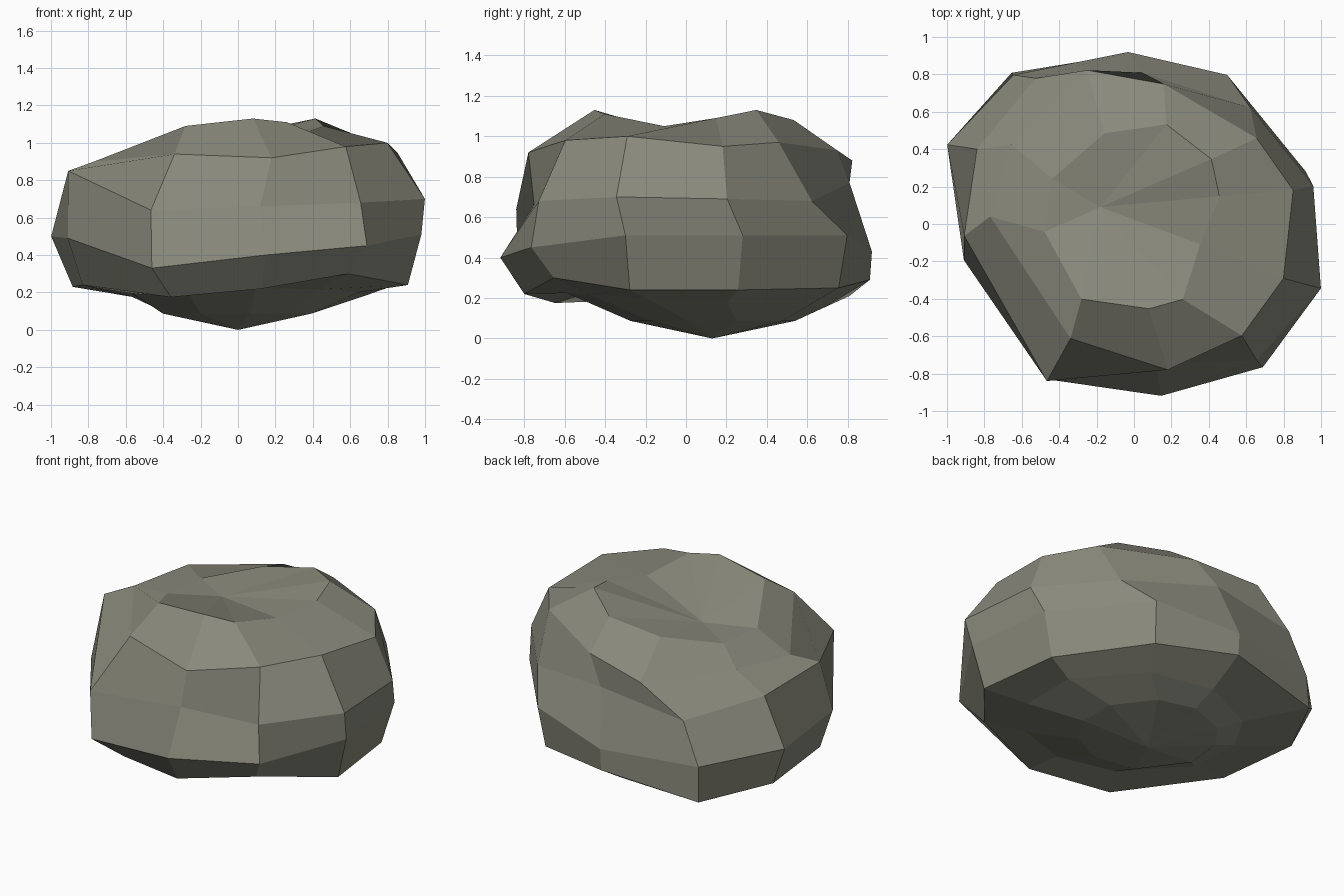
import bpy, bmesh, math

if "Cube" in bpy.data.objects:
    bpy.data.objects.remove(bpy.data.objects["Cube"])

# Compass directions (degrees) of the ten columns at four levels
LOW = [-119, -81, -48, -17, 17, 58, 92, 129, 157, 192]
MID = [-119, -81, -48, -19, 12, 45, 87, 124, 154.5, 184]
TOP = [-119, -77, -46, -20, 12, 35, 78, 107, 147, 177]
RIM = [-125, -80, -57, -17, 18, 40, 72, 108, 151, 185]

# Body rings from the base upward: (directions, radii, heights)
RINGS = [
    (LOW, [.74, .81, .88, .95, .88, .89, .91, 1.04, .96, .85],
          [.175, .22, .30, .24, .24, .25, .29, .21, .23, .24]),
    (LOW, [.95, .93, 1.03, 1.025, .96, .94, .92, 1.025, 1.085, .93],
          [.33, .40, .45, .51, .51, .51, .43, .43, .50, .49]),
    (MID, [.96, .76, .98, 1.057, .98, .88, .81, .94, .93, .91],
          [.64, .66, .68, .70, .69, .68, .77, .69, .79, .85]),
    (TOP, [.70, .80, .83, .85, .87, .80, .765, .86, .78, .77],
          [.94, .92, .98, 1.0, .95, .97, .93, .88, .92, .90]),
    (RIM, [.49, .46, .48, .37, .48, .54, .56, .51, .50, .48],
          [1.09, 1.13, 1.11, 1.05, 1.09, 1.13, 1.08, 1.02, .96, .96]),
]

bm = bmesh.new()


def polar(angle, radius, z, cy=0.0):
    a = math.radians(angle)
    return bm.verts.new((radius * math.cos(a), cy + radius * math.sin(a), z))


# Two underside rings: a small foot, then a hollowed ring raised at the front
rings = [[polar(a, .41, .087, .13) for a in LOW], []]
for deg in LOW:
    s, c = math.sin(math.radians(deg)), math.cos(math.radians(deg))
    rings[1].append(polar(deg, .64 + .05 * s + .05 * c, .19 - .035 * s))

# Irregular body rings
for angles, radii, heights in RINGS:
    rings.append([polar(*v) for v in zip(angles, radii, heights)])

# Skin the rings, closing with a base point and a sunken top point
base = bm.verts.new((0, .13, 0))
crown = bm.verts.new((-.18, .09, .97))
for i in range(10):
    j = (i + 1) % 10
    bm.faces.new((base, rings[0][j], rings[0][i]))
    for lower, upper in zip(rings, rings[1:]):
        bm.faces.new((lower[i], lower[j], upper[j], upper[i]))
    bm.faces.new((rings[-1][i], rings[-1][j], crown))
bmesh.ops.recalc_face_normals(bm, faces=bm.faces)

mesh = bpy.data.meshes.new("boulder")
bm.to_mesh(mesh)
bm.free()
boulder = bpy.data.objects.new("boulder", mesh)
bpy.context.collection.objects.link(boulder)

# Grey green stone
stone = bpy.data.materials.new("grey green stone")
stone.diffuse_color = (.25, .25, .20, 1)
stone.use_nodes = True
stone.node_tree.nodes["Principled BSDF"].inputs["Base Color"].default_value = stone.diffuse_color
mesh.materials.append(stone)
